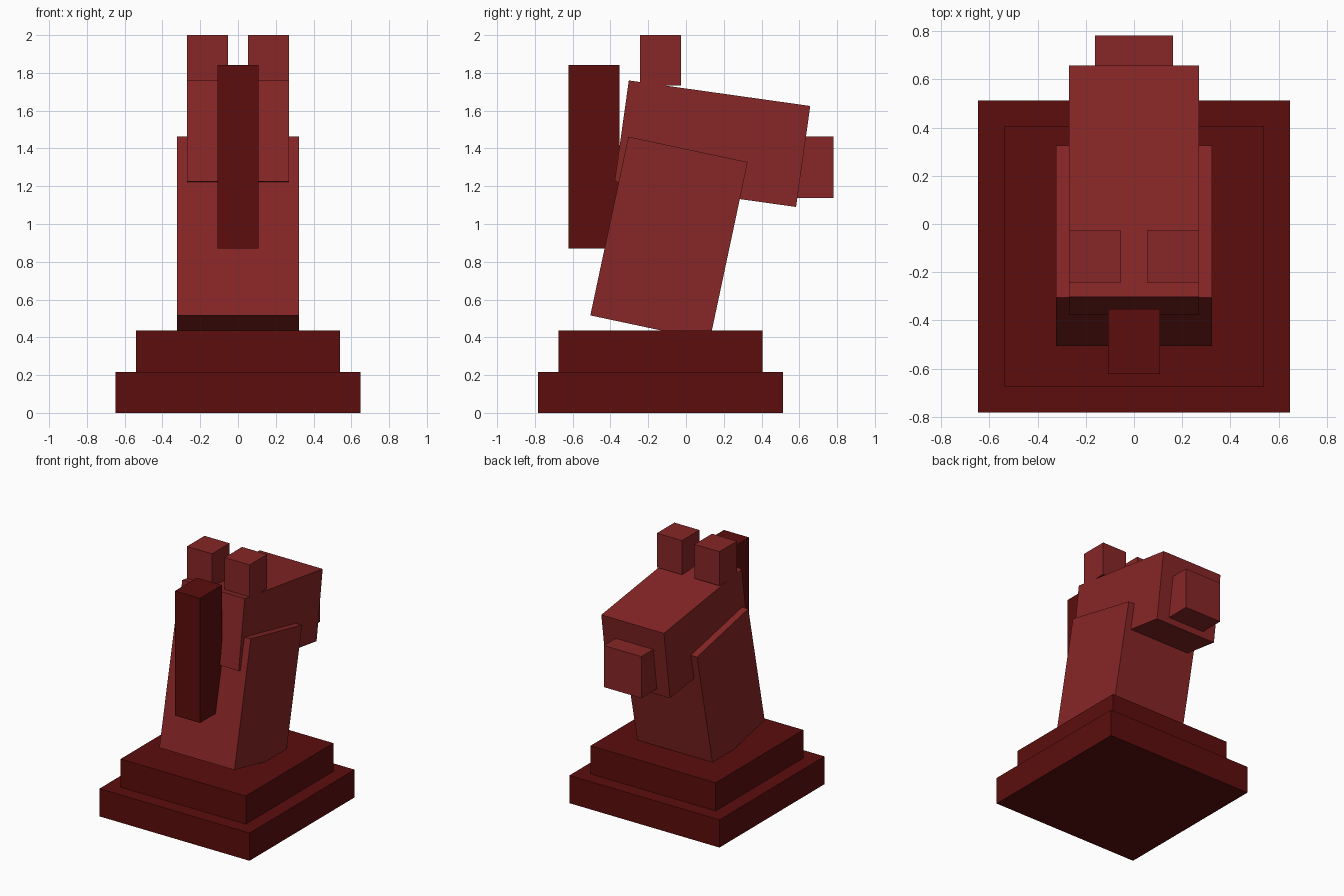
import bpy, bmesh, math
from mathutils import Matrix

if "Cube" in bpy.data.objects:
    bpy.data.objects.remove(bpy.data.objects["Cube"])


def material(name, rgb):
    m = bpy.data.materials.new(name)
    m.diffuse_color = (*rgb, 1.0)
    m.use_nodes = True
    m.node_tree.nodes["Principled BSDF"].inputs["Base Color"].default_value = m.diffuse_color
    return m


red = material("red", (0.245, 0.019, 0.019))
dark_red = material("dark_red", (0.107, 0.004, 0.004))


def box(name, centre, size, mat, tilt=0.0):
    """Box with a tilt in degrees about the x axis."""
    mesh = bpy.data.meshes.new(name)
    bm = bmesh.new()
    bmesh.ops.create_cube(bm, size=1.0, matrix=Matrix.Diagonal((*size, 1.0)))
    bm.to_mesh(mesh)
    bm.free()
    mesh.materials.append(mat)
    obj = bpy.data.objects.new(name, mesh)
    obj.location = centre
    obj.rotation_euler.x = math.radians(tilt)
    bpy.context.collection.objects.link(obj)
    return obj


# Stepped base
box("base_lower", (0, -0.135, 0.108), (1.295, 1.295, 0.216), dark_red)
box("base_upper", (0, -0.135, 0.325), (1.08, 1.08, 0.22), dark_red)

# Leaning neck, tilted head and muzzle
box("neck", (0, -0.09, 0.922), (0.648, 0.646, 0.967), red, -12)
box("head", (0, 0.14, 1.425), (0.54, 0.97, 0.54), red, -8)
box("muzzle", (0, 0.62, 1.30), (0.324, 0.324, 0.324), red)

# Pair of ears
for side, x in (("left", -0.162), ("right", 0.162)):
    box("ear_" + side, (x, -0.135, 1.867), (0.216, 0.216, 0.266), red)

# Mane block behind the neck
box("mane", (0, -0.487, 1.355), (0.216, 0.27, 0.972), dark_red)
